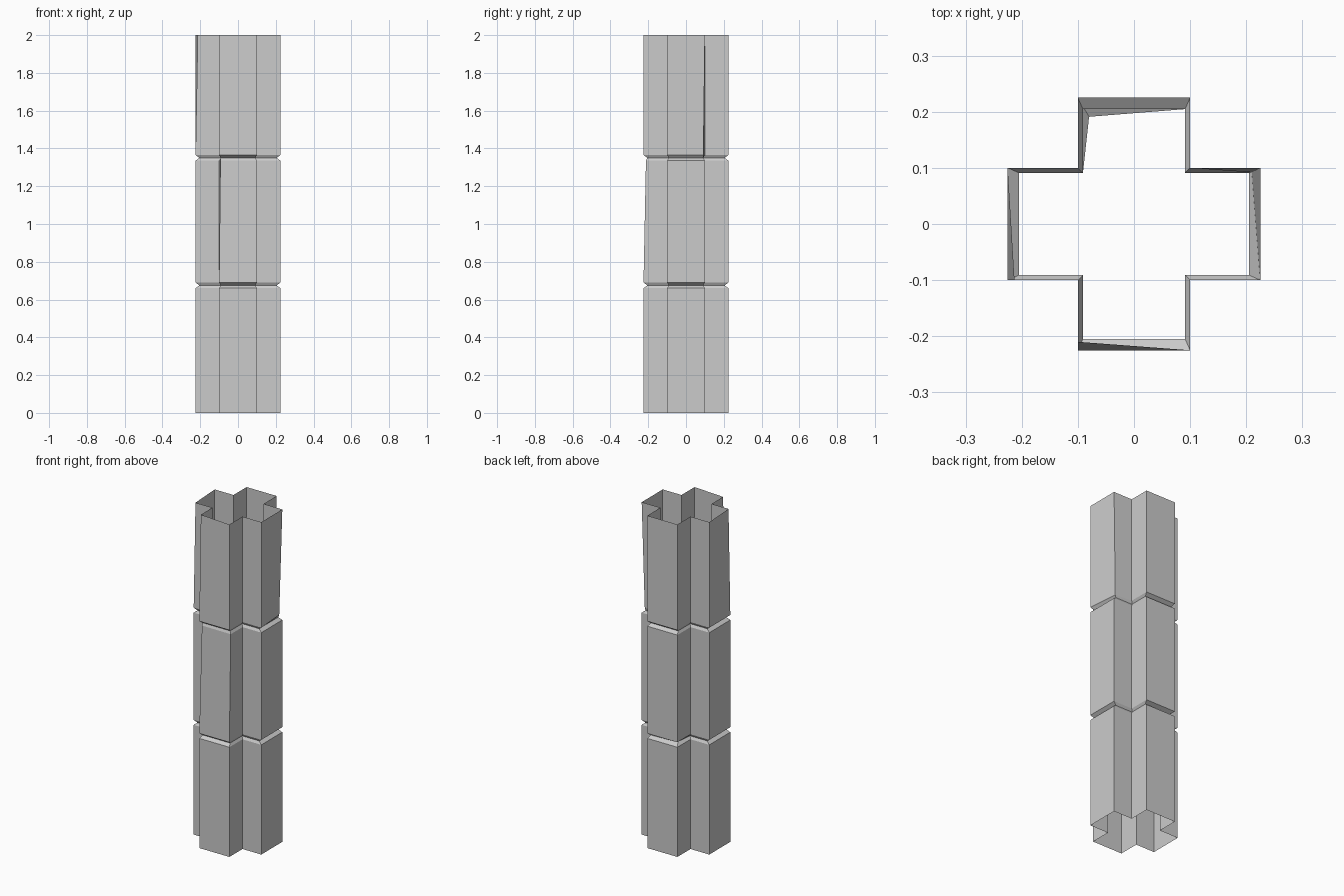
import bpy
import bmesh

cube = bpy.data.objects.get("Cube")
if cube:
    bpy.data.objects.remove(cube, do_unlink=True)

grey = bpy.data.materials.new("light grey")
grey.use_nodes = True
colour = (0.6, 0.6, 0.6, 1)
grey.diffuse_color = colour
grey.node_tree.nodes["Principled BSDF"].inputs["Base Color"].default_value = colour

REACH, HALF, NECK = 0.225, 0.1, 0.91

# Cross-shaped outline: three corners per quarter, turned four times
outline = []
quarter = [(REACH, -HALF), (REACH, HALF), (HALF, HALF)]
for turn in range(4):
    outline += quarter
    quarter = [(-y, x) for x, y in quarter]

# Rings from the foot to the rim, with a pinched V groove between sections
rings = [(0, 1)]
for groove in (0.675, 1.35):
    rings += [(groove - 0.015, 1), (groove, NECK), (groove + 0.015, 1)]
rings.append((2, 1))

# Slightly chipped corners: (ring, corner) -> moved position
chips = {
    (7, (-HALF, -REACH)): (-HALF, -0.21),
    (7, (-REACH, -HALF)): (-0.213, -HALF),
    (6, (REACH, HALF)): (0.21, 0.092),
    (4, (-HALF, -REACH)): (-0.093, -0.21),
    (4, (HALF, -REACH)): (HALF, -0.212),
    (2, (-HALF, REACH)): (-0.088, 0.21),
}

# Open tube skinned between the rings
bm = bmesh.new()
loops = []
for i, (z, scale) in enumerate(rings):
    loop = []
    for corner in outline:
        x, y = chips.get((i, corner), corner)
        loop.append(bm.verts.new((x * scale, y * scale, z)))
    loops.append(loop)
for low, high in zip(loops, loops[1:]):
    for k in range(len(outline)):
        n = (k + 1) % len(outline)
        bm.faces.new((low[k], low[n], high[n], high[k]))

mesh = bpy.data.meshes.new("cross_column")
bm.to_mesh(mesh)
bm.free()
mesh.materials.append(grey)
column = bpy.data.objects.new("cross_column", mesh)
bpy.context.collection.objects.link(column)
